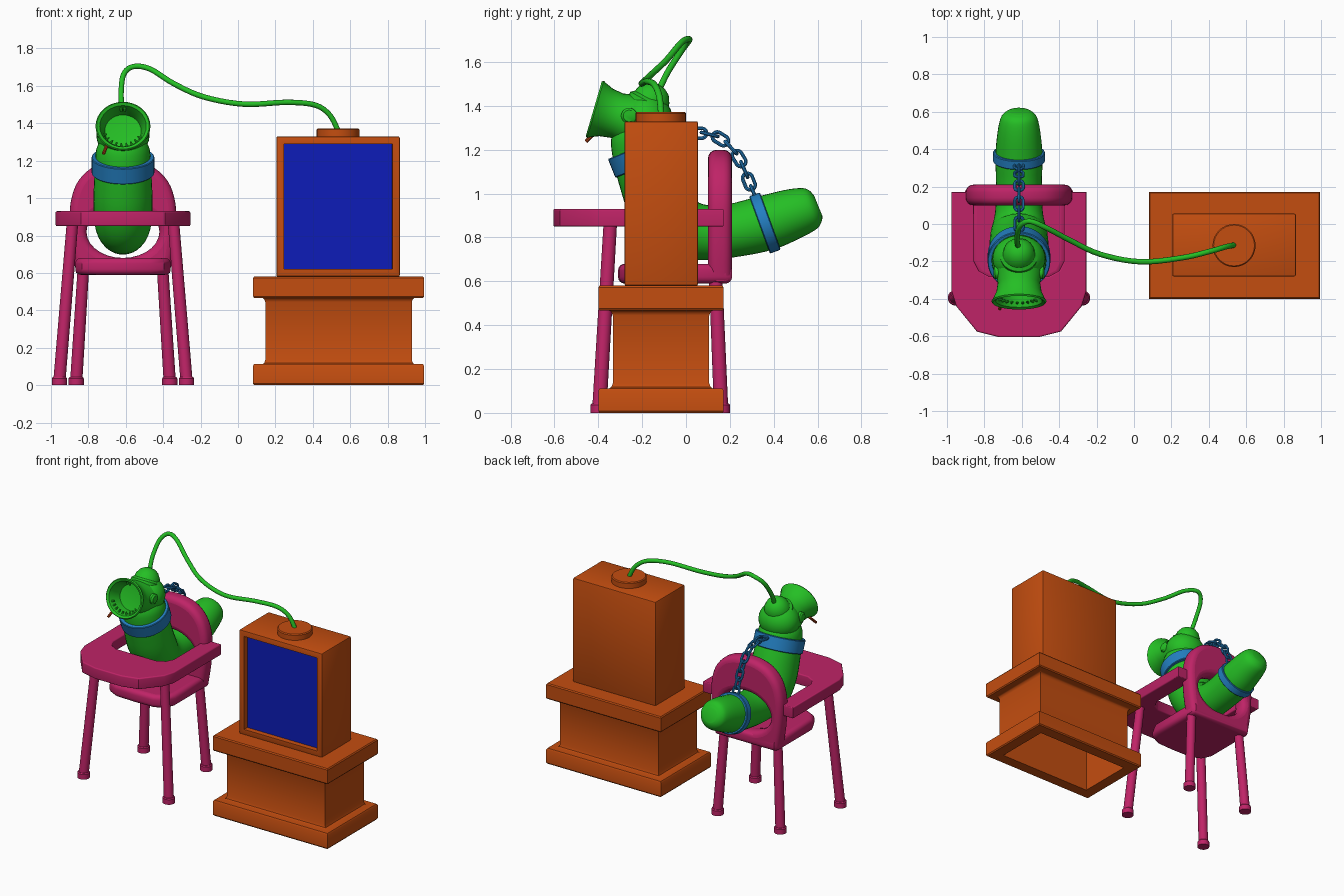
import bpy, bmesh, math
from mathutils import Vector, Matrix

cube = bpy.data.objects.get("Cube")
if cube:
    bpy.data.objects.remove(cube)


def material(name, rgb):
    m = bpy.data.materials.new(name)
    m.use_nodes = True
    m.diffuse_color = (*rgb, 1)
    m.node_tree.nodes["Principled BSDF"].inputs["Base Color"].default_value = (*rgb, 1)
    return m


GREEN = material("worm green", (0.018, 0.52, 0.018))
PINK = material("chair pink", (0.52, 0.017, 0.135))
ORANGE = material("cabinet orange", (0.55, 0.075, 0.005))
NAVY = material("screen blue", (0.004, 0.012, 0.48))
BLUE = material("collar blue", (0.017, 0.21, 0.53))
RUST = material("rust red", (0.5, 0.06, 0.01))
CX = -0.615  # centre of the chair and worm


def finish(name, mesh, mats, angle=35):
    for p in mesh.polygons:
        p.use_smooth = True
    mesh.set_sharp_from_angle(angle=math.radians(angle))
    for m in mats:
        mesh.materials.append(m)
    ob = bpy.data.objects.new(name, mesh)
    bpy.context.collection.objects.link(ob)
    return ob


def from_bmesh(name, bm, *mats):
    bmesh.ops.remove_doubles(bm, verts=bm.verts, dist=0.0002)
    bmesh.ops.recalc_face_normals(bm, faces=bm.faces)
    mesh = bpy.data.meshes.new(name)
    bm.to_mesh(mesh)
    bm.free()
    return finish(name, mesh, mats)


def bridge(bm, a, b):
    n = len(a)
    for i in range(n):
        bm.faces.new((a[i], a[(i + 1) % n], b[(i + 1) % n], b[i]))


def spline(pts, steps):
    """Catmull-Rom through vectors of any size."""
    out = []
    for i in range(len(pts) - 1):
        p0, p1, p2 = pts[max(i - 1, 0)], pts[i], pts[i + 1]
        p3 = pts[min(i + 2, len(pts) - 1)]
        for s in range(steps):
            t = s / steps
            out.append(0.5 * (2 * p1 + (p2 - p0) * t + (2 * p0 - 5 * p1 + 4 * p2 - p3) * t * t
                              + (3 * p1 - p0 - 3 * p2 + p3) * t ** 3))
    return out + [pts[-1]]


def tube(name, pts, mat, steps=1, sides=16, closed=False):
    """Sweep a circle along points given as (x, y, z, radius)."""
    pts = spline([Vector(p) for p in pts], steps) if steps > 1 else [Vector(p) for p in pts]
    pos, n = [p.to_3d() for p in pts], len(pts)
    bm, rings, side = bmesh.new(), [], None
    for i in range(n):
        a = pos[i - 1] if closed or i else pos[0]
        b = pos[(i + 1) % n] if closed or i < n - 1 else pos[i]
        d = (b - a).normalized()
        side = side or d.orthogonal()
        side = (side - d * side.dot(d)).normalized()
        up = d.cross(side)
        rings.append([bm.verts.new(pos[i] + pts[i][3] * (side * math.cos(t) + up * math.sin(t)))
                      for t in (2 * math.pi * k / sides for k in range(sides))])
    for a, b in zip(rings, rings[1:] + rings[:1] if closed else rings[1:]):
        bridge(bm, a, b)
    if not closed:
        bm.faces.new(rings[0])
        bm.faces.new(rings[-1])
    return from_bmesh(name, bm, mat)


def lathe(name, profile, origin, tilt, mat, sides=32, stretch=1):
    """Turn (radius, height) points; the axis leans towards the front by tilt degrees."""
    bm = bmesh.new()
    rings = [[bm.verts.new((r * stretch * math.cos(t), r * math.sin(t), h))
              for t in (2 * math.pi * k / sides for k in range(sides))] for r, h in profile]
    for a, b in zip(rings, rings[1:]):
        bridge(bm, a, b)
    bm.transform(Matrix.Translation(origin) @ Matrix.Rotation(math.radians(tilt), 4, 'X'))
    return from_bmesh(name, bm, mat)


def slab(name, outlines, thick, bevel, matrix, mat):
    """Rounded plate from flat outlines; later outlines are holes."""
    cu = bpy.data.curves.new(name, 'CURVE')
    cu.dimensions, cu.fill_mode = '2D', 'BOTH'
    cu.extrude, cu.bevel_depth = thick / 2 - bevel, bevel
    cu.offset, cu.bevel_resolution = -bevel, 3
    for pts in outlines:
        sp = cu.splines.new('POLY')
        sp.points.add(len(pts) - 1)
        for q, p in zip(sp.points, pts):
            q.co = (p[0], p[1], 0, 1)
        sp.use_cyclic_u = True
    tmp = bpy.data.objects.new(name + " outline", cu)
    bpy.context.collection.objects.link(tmp)
    dg = bpy.context.evaluated_depsgraph_get()
    mesh = bpy.data.meshes.new_from_object(tmp.evaluated_get(dg))
    bpy.data.objects.remove(tmp)
    mesh.materials.clear()
    mesh.transform(matrix)
    return finish(name, mesh, [mat])


def mirrored(half):
    return half + [(-x, y) for x, y in reversed(half) if abs(x) > 1e-5]


# Cabinet stand: nested rectangles, hollow underneath
bm = bmesh.new()
rings = []
for inset, z in [(0.085, 0.45), (0.085, 0.0), (0.006, 0), (0, 0.008), (0, 0.102), (0.006, 0.112),
                 (0.05, 0.112), (0.06, 0.118), (0.066, 0.135), (0.066, 0.445), (0.06, 0.46),
                 (0.05, 0.467), (0.006, 0.467), (0, 0.475), (0, 0.572), (0.006, 0.58)]:
    x0, x1, y0, y1 = 0.08 + inset, 0.995 - inset, -0.4 + inset, 0.172 - inset
    rings.append([bm.verts.new((x, y, z)) for x, y in ((x0, y0), (x1, y0), (x1, y1), (x0, y1))])
for a, b in zip(rings, rings[1:]):
    bridge(bm, a, b)
bm.faces.new(rings[0])
bm.faces.new(rings[-1])
from_bmesh("cabinet_stand", bm, ORANGE)

# Television case with recessed screen
bm = bmesh.new()
bmesh.ops.create_cube(bm, size=1, matrix=Matrix.Translation((0.535, -0.1125, 0.955))
                      @ Matrix.Diagonal((0.66, 0.335, 0.75, 1)))
bmesh.ops.bevel(bm, geom=bm.edges[:], offset=0.008, segments=2, affect='EDGES', profile=0.5)
front = min(bm.faces, key=lambda f: f.calc_center_median().y)
bmesh.ops.inset_region(bm, faces=[front], thickness=0.045)
bmesh.ops.inset_region(bm, faces=[front], thickness=0.002, depth=-0.035)
front.material_index = 1
from_bmesh("television_case", bm, ORANGE, NAVY)
lathe("cable_socket", [(0, 0), (0.115, 0), (0.115, 0.038), (0.109, 0.044), (0, 0.044)],
      (0.535, -0.115, 1.328), 0, ORANGE)

# High chair: seat, back with a hole for the tail, tray and legs
slab("seat", [mirrored([(0, -0.31), (0.15, -0.305), (0.22, -0.27), (0.255, -0.2), (0.255, 0.18),
                        (0.235, 0.21)])], 0.09, 0.03, Matrix.Translation((CX, 0, 0.635)), PINK)
arch = spline([Vector(p) for p in [(0.25, 0.6), (0.275, 0.75), (0.285, 0.9), (0.275, 1.0),
                                   (0.24, 1.09), (0.17, 1.16), (0.08, 1.193), (0, 1.2)]], 3)
hole = [(0.195 * math.cos(k * math.pi / 14), 0.82 + 0.14 * math.sin(k * math.pi / 14)) for k in range(28)]
slab("chair_back", [mirrored([tuple(p) for p in arch]), hole], 0.11, 0.04,
     Matrix.Translation((CX, 0.155, 0)) @ Matrix.Rotation(math.pi / 2, 4, 'X'), PINK)
slab("tray", [mirrored([(0, -0.605), (0.105, -0.605), (0.225, -0.575), (0.335, -0.44), (0.36, -0.36),
                        (0.36, 0.172), (0.24, 0.172), (0.24, -0.2), (0.215, -0.25), (0.16, -0.28),
                        (0, -0.28)])], 0.08, 0.008, Matrix.Translation((CX, 0, 0.89)), PINK)
for side, s in (("right", -1), ("left", 1)):
    for end, foot, top in (("front", (0.34, -0.395), (0.27, -0.345, 0.87)),
                           ("back", (0.25, 0.16), (0.212, 0.135, 0.62))):
        fx, fy = CX + s * foot[0], foot[1]
        tube(f"{side}_{end}_leg", [(fx, fy, 0.02, 0.033),
                                   (CX + s * top[0], top[1], top[2], 0.031)], PINK, sides=20)
        tube(f"{side}_{end}_foot", [(fx, fy, 0, 0.041), (fx, fy, 0.036, 0.041),
                                    (fx, fy, 0.043, 0.036)], PINK, sides=20)

# Worm body from tail tip to neck
body = [(0.603, 0.945, 0.05), (0.59, 0.94, 0.078), (0.56, 0.93, 0.1), (0.48, 0.905, 0.116),
        (0.36, 0.865, 0.126), (0.2, 0.83, 0.122), (0.06, 0.825, 0.128), (-0.04, 0.86, 0.15),
        (-0.11, 0.96, 0.158), (-0.155, 1.08, 0.155), (-0.187, 1.18, 0.148), (-0.2, 1.26, 0.143),
        (-0.205, 1.31, 0.12)]
tube("worm_body", [(CX, *p) for p in body], GREEN, steps=4, sides=32)

# Head, open snout and cap
bm = bmesh.new()
bmesh.ops.create_uvsphere(bm, u_segments=32, v_segments=16, radius=1,
                          matrix=Matrix.Translation((CX, -0.185, 1.335))
                          @ Matrix.Diagonal((0.142, 0.125, 0.125, 1)))
from_bmesh("head", bm, GREEN)
SNOUT = Vector((CX, -0.2, 1.322))
lathe("snout", [(0.125, 0), (0.115, 0.07), (0.105, 0.12), (0.112, 0.17), (0.128, 0.208), (0.136, 0.222),
                (0.13, 0.23), (0.115, 0.222), (0.1, 0.18), (0.09, 0.13), (0, 0.118)],
      SNOUT, 73.7, GREEN, stretch=1.08)
lathe("cap", [(0, -0.04), (0.1, -0.04), (0.102, 0), (0.086, 0.014), (0.08, 0.04), (0.058, 0.072),
              (0.03, 0.088), (0, 0.092)], (CX, -0.165, 1.415), -29.4, GREEN)
for side, s in (("right", -1), ("left", 1)):
    tube(f"{side}_eye", [(CX + s * 0.08, -0.255, 1.355, 0.036), (CX + s * 0.128, -0.26, 1.355, 0.036),
                         (CX + s * 0.137, -0.26, 1.355, 0.026)], GREEN, sides=20)

# Teeth: a lower row and two upper front teeth
tilt = Matrix.Rotation(math.radians(73.7), 3, 'X')
for i, a in enumerate(list(range(205, 340, 15)) + [85, 95]):
    d = Vector((math.cos(math.radians(a)) * 1.08, math.sin(math.radians(a)), 0))
    size = 0.008 if a > 180 else 0.01
    root, tip = (SNOUT + tilt @ (d * r + Vector((0, 0, 0.2))) for r in (0.112, 0.088))
    tube(f"tooth_{i + 1}", [(*root, size), (*tip, size * 0.5)], GREEN, sides=8)
tube("mouth_stick", [(CX - 0.085, -0.41, 1.285, 0.009), (CX - 0.104, -0.455, 1.238, 0.009)], RUST, sides=10)

# Collars
for name, r, h, at, lean in (("neck_collar", 0.168, 0.046, (CX, -0.183, 1.177), 21.7),
                             ("tail_collar", 0.139, 0.026, (CX, 0.36, 0.866), -70)):
    q = r - 0.03
    lathe(name, [(q, -h), (r - 0.004, -h), (r, 0.004 - h), (r, h - 0.004), (r - 0.004, h), (q, h), (q, -h)],
          at, lean, BLUE, sides=40)

# Chain links, alternating flat and upright
chain = [Vector((CX, *p)) for p in [(0.0, 1.268), (0.055, 1.275), (0.108, 1.27), (0.157, 1.25),
                                    (0.205, 1.21), (0.242, 1.16), (0.266, 1.11), (0.287, 1.055),
                                    (0.31, 1.0)]]
for i, c in enumerate(chain):
    d = (chain[min(i + 1, 8)] - chain[max(i - 1, 0)]).normalized()
    across = d.cross(Vector((1, 0, 0))) if i % 2 else Vector((1, 0, 0))
    loop = []
    for k in range(16):
        t = 2 * math.pi * (k + 0.5) / 16
        p = c + d * (0.023 * math.cos(t) + math.copysign(0.016, math.cos(t))) + across * 0.023 * math.sin(t)
        loop.append((*p, 0.0085))
    tube(f"chain_link_{i + 1}", loop, BLUE, sides=8, closed=True)

# Cable from the cap to the television
cable = [(-0.62, -0.12, 1.48), (-0.625, -0.08, 1.56), (-0.612, -0.015, 1.66), (-0.56, 0.015, 1.703),
         (-0.47, -0.02, 1.69), (-0.34, -0.088, 1.61), (-0.18, -0.162, 1.54), (0.035, -0.202, 1.502),
         (0.26, -0.18, 1.512), (0.41, -0.145, 1.498), (0.49, -0.122, 1.445), (0.535, -0.113, 1.36)]
tube("cable", [(*p, 0.0145) for p in cable], GREEN, steps=5, sides=12)
